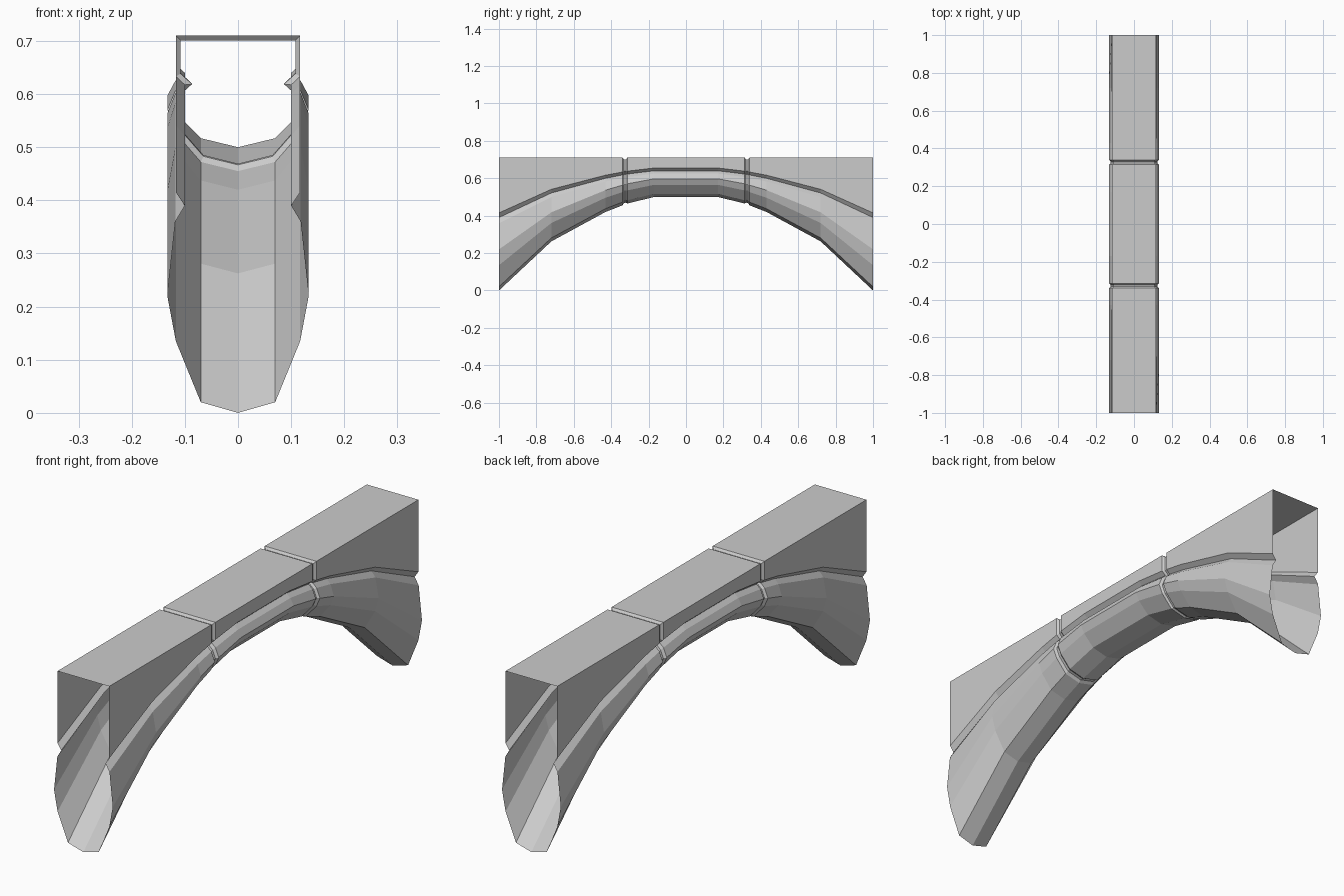
import bpy
import bmesh
from mathutils import Vector

cube = bpy.data.objects.get("Cube")
if cube:
    bpy.data.objects.remove(cube, do_unlink=True)

# Stone colour
stone = bpy.data.materials.new("grey stone")
stone.use_nodes = True
stone.diffuse_color = (0.6, 0.6, 0.6, 1)
stone.node_tree.nodes["Principled BSDF"].inputs["Base Color"].default_value = (0.6, 0.6, 0.6, 1)

# Half profile from the top corner down to the keel: x, z at the feet, z at the crown
HALF = [(0.117, 0.71, 0.71), (0.117, 0.415, 0.655), (0.1, 0.39, 0.64), (0.118, 0.36, 0.625),
        (0.133, 0.22, 0.597), (0.117, 0.135, 0.565), (0.07, 0.02, 0.517), (0, 0, 0.5)]

# Stations along one half of the arch: y, rise towards the crown, joint depth
STATIONS = [(-1, 0, 0), (-0.72, 0.525, 0), (-0.43, 0.84, 0), (-0.34, 0.91, 0),
            (-0.332, 0.915, 0.009), (-0.322, 0.92, 0.009), (-0.314, 0.93, 0), (-0.17, 1, 0)]


def section(rise, depth):
    """Closed cross-section, pulled inwards by depth."""
    right = [Vector((x, foot + (crown - foot) * rise)) for x, foot, crown in HALF]
    loop = right + [Vector((-p.x, p.y)) for p in reversed(right[:-1])]
    result = []
    for i, p in enumerate(loop):
        before = (p - loop[i - 1]).normalized()
        after = (loop[(i + 1) % len(loop)] - p).normalized()
        tangent = (before + after).normalized()
        inward = Vector((tangent.y, -tangent.x))
        result.append(p + inward * depth / max(tangent.dot(before), 0.6))
    return result


# Open-ended arch shell, lofted through the mirrored stations
bm = bmesh.new()
rings = []
for y, rise, depth in STATIONS + [(-y, r, d) for y, r, d in reversed(STATIONS)]:
    rings.append([bm.verts.new((p.x, y, p.y)) for p in section(rise, depth)])
for a, b in zip(rings, rings[1:]):
    for i in range(len(a)):
        j = (i + 1) % len(a)
        bm.faces.new((a[i], a[j], b[j], b[i]))

mesh = bpy.data.meshes.new("arch_beam")
bm.to_mesh(mesh)
bm.free()
mesh.materials.append(stone)
arch = bpy.data.objects.new("arch_beam", mesh)
bpy.context.collection.objects.link(arch)
